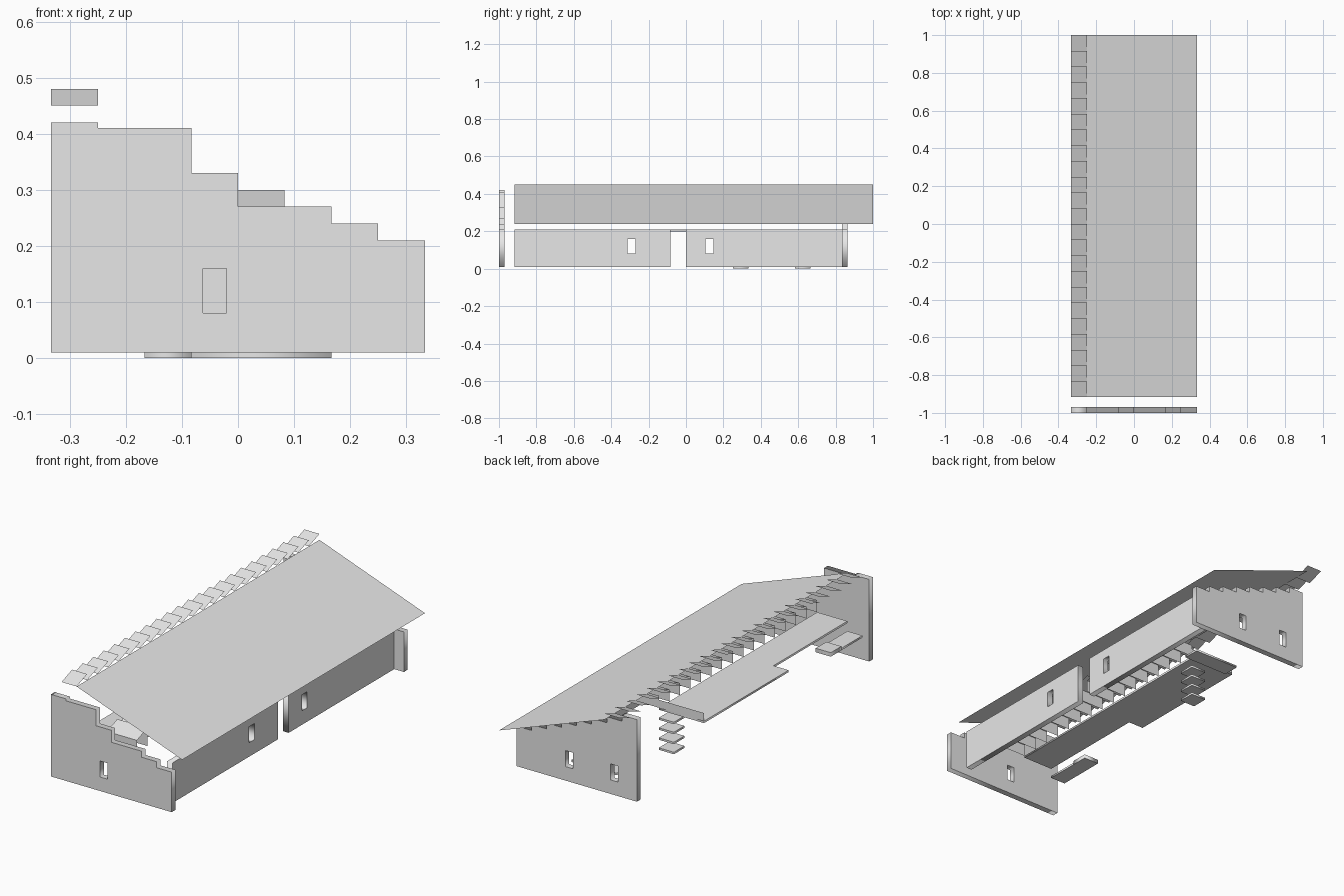
import bpy
import bmesh
from mathutils import Matrix

if "Cube" in bpy.data.objects:
    bpy.data.objects.remove(bpy.data.objects["Cube"])

U = 1 / 12          # planning module
T = 0.03            # wall thickness
SLAB = 0.01         # floor thickness

grey = bpy.data.materials.new("plain_grey")
grey.use_nodes = True
grey.diffuse_color = (0.8, 0.8, 0.8, 1)
grey.node_tree.nodes["Principled BSDF"].inputs["Base Color"].default_value = (0.8, 0.8, 0.8, 1)


def add(name, mesh):
    mesh.materials.clear()
    mesh.materials.append(grey)
    obj = bpy.data.objects.new(name, mesh)
    bpy.context.collection.objects.link(obj)
    return obj


def faces(name, polygons):
    """Thin sheets, one polygon each."""
    bm = bmesh.new()
    for poly in polygons:
        bm.faces.new([bm.verts.new(p) for p in poly])
    mesh = bpy.data.meshes.new(name)
    bm.to_mesh(mesh)
    bm.free()
    return add(name, mesh)


def panel(name, outline, holes, depth, matrix):
    """Flat outline with rectangular holes, given a thickness."""
    curve = bpy.data.curves.new(name + "_outline", "CURVE")
    curve.dimensions = "2D"
    curve.fill_mode = "BOTH"
    curve.extrude = depth / 2
    for loop in [outline] + holes:
        spline = curve.splines.new("POLY")
        spline.points.add(len(loop) - 1)
        for point, (u, v) in zip(spline.points, loop):
            point.co = (u, v, 0, 1)
        spline.use_cyclic_u = True
    temp = bpy.data.objects.new(name + "_outline", curve)
    bpy.context.collection.objects.link(temp)
    graph = bpy.context.evaluated_depsgraph_get()
    mesh = bpy.data.meshes.new_from_object(temp.evaluated_get(graph))
    bpy.data.objects.remove(temp)
    bpy.data.curves.remove(curve)
    mesh.transform(matrix)
    mesh.name = name
    bm = bmesh.new()
    bm.from_mesh(mesh)
    bmesh.ops.remove_doubles(bm, verts=bm.verts, dist=1e-5)
    bmesh.ops.recalc_face_normals(bm, faces=bm.faces)
    bm.to_mesh(mesh)
    bm.free()
    return add(name, mesh)


def rect(u0, u1, v0, v1):
    return [(u0, v0), (u1, v0), (u1, v1), (u0, v1)]


def window(centre):
    return rect(centre - U / 4, centre + U / 4, 0.08, 0.16)


def facing_y(y):
    return Matrix(((1, 0, 0, 0), (0, 0, -1, y), (0, 1, 0, 0), (0, 0, 0, 1)))


def facing_x(x):
    return Matrix(((0, 0, 1, x), (1, 0, 0, 0), (0, 1, 0, 0), (0, 0, 0, 1)))


def box(name, x0, x1, y0, y1, z0, z1):
    return panel(name, rect(x0, x1, y0, y1), [], z1 - z0,
                 Matrix.Translation((0, 0, (z0 + z1) / 2)))


def stepped(heights):
    """Wall outline with one height for each module, left to right."""
    points = [(4 * U, 0.01), (-4 * U, 0.01)]
    for i, h in enumerate(heights):
        if i and h == heights[i - 1]:
            points.pop()
        else:
            points.append(((i - 4) * U, h))
        points.append(((i - 3) * U, h))
    return points


# Stepped end walls
back_heights = [0.42 - 0.03 * i for i in range(8)]
front_heights = [0.42, 0.41, 0.41, 0.33, 0.27, 0.27, 0.24, 0.21]
panel("front_wall", stepped(front_heights), [window(-U / 2)], T, facing_y(-1 + T / 2))
panel("back_wall", stepped(back_heights), [window(U / 2), window(-2.5 * U)], T,
      facing_y(10 * U + T / 2))

# Long side wall in two lengths with a doorway between
for name, y0, y1, centre in (("side_wall_front", -11, -1, -3.5), ("side_wall_back", 0, 10, 1.5)):
    panel(name, rect(y0 * U, y1 * U, 0.01, 0.21), [window(centre * U)], T,
          facing_x(3 * U + T / 2))

# Sloping roof sheet
faces("roof", [[(-3 * U, -11 * U, 0.45), (4 * U, -11 * U, 0.24),
                (4 * U, 1, 0.24), (-3 * U, 1, 0.45)]])


def louvres(name, x0, x1, count, z):
    sheets = []
    for i in range(count):
        y = (i - 11) * U
        sheets.append([(x0, y, z), (x1, y, z), (x1, y + U, z + 0.03), (x0, y + U, z + 0.03)])
    faces(name, sheets)


# Tilted slats along the ridge and above the gallery
louvres("ridge_slats", -4 * U, -3 * U, 23, 0.45)
louvres("gallery_slats", -U, U, 15, 0.27)

# Upright fins under the gallery slats
faces("gallery_fins", [[(-U, y, 0.21), (U, y, 0.21), (U, y, 0.27), (-U, y, 0.27)]
                       for y in [(i - 11) * U for i in range(16)]])

# Gallery floor, wider in its back half, with an end rail
panel("gallery_floor", [(-U, -11 * U), (-U, 4 * U), (-4 * U, 4 * U), (-4 * U, -4 * U),
                        (-3 * U, -4 * U), (-3 * U, -11 * U)], [], SLAB,
      Matrix.Translation((0, 0, 0.205)))
faces("gallery_end_rail", [[(-4 * U, 4 * U, 0.2), (-U, 4 * U, 0.2),
                            (-U, 4 * U, 0.25), (-4 * U, 4 * U, 0.25)]])

# Stacked steps up to the gallery
for i in range(4):
    z = 0.05 * i
    box(f"gallery_step_{i + 1}", -2 * U, -U, 3 * U, 4 * U, z, z + SLAB)

# Small landing with a raised tray
box("landing", -4 * U, -3 * U, -11 * U, -9 * U, 0.15, 0.16)
box("landing_step", -4 * U, -3 * U, -9 * U, -8 * U, 0.15, 0.17)

# Ground plate
box("ground_plate", -U, 2 * U, 7 * U, 8 * U, 0, SLAB)
